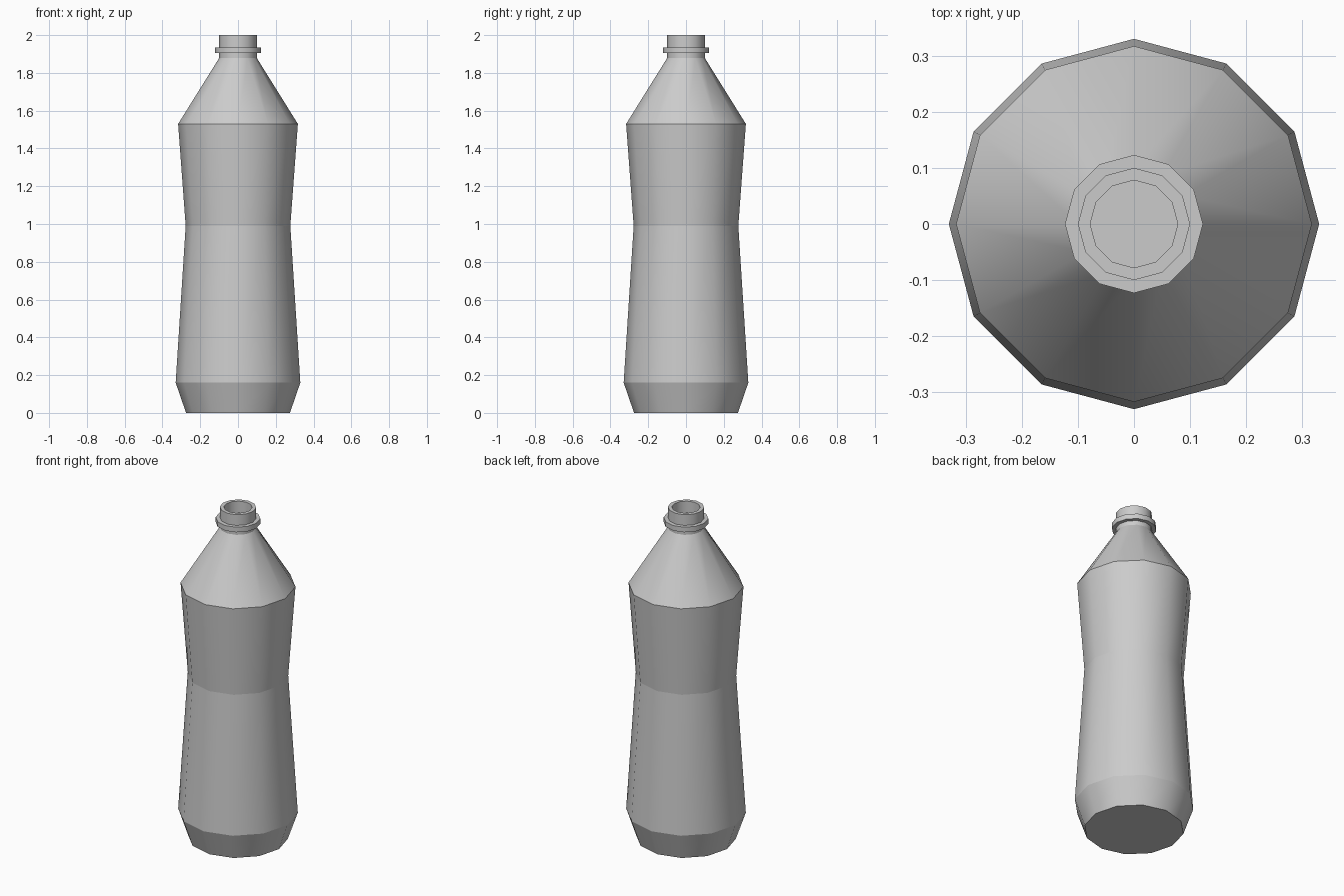
import bpy, bmesh
from math import cos, sin, pi

if "Cube" in bpy.data.objects:
    bpy.data.objects.remove(bpy.data.objects["Cube"])

SIDES = 12


def lathe(name, profile):
    """Spin a (radius, z) profile into a capped solid, smooth around, crisp between bands."""
    bm = bmesh.new()
    rings = [[bm.verts.new((r * cos(2 * pi * i / SIDES), r * sin(2 * pi * i / SIDES), z))
              for i in range(SIDES)] for r, z in profile]
    for low, high in zip(rings, rings[1:]):
        for i in range(SIDES):
            j = (i + 1) % SIDES
            face = bm.faces.new((low[i], low[j], high[j], high[i]))
            face.smooth = True
    bm.faces.new(rings[0][::-1])
    bm.faces.new(rings[-1])
    # horizontal ring edges stay sharp
    for ring in rings:
        for i in range(SIDES):
            bm.edges.get((ring[i], ring[(i + 1) % SIDES])).smooth = False
    bmesh.ops.recalc_face_normals(bm, faces=bm.faces)
    mesh = bpy.data.meshes.new(name)
    bm.to_mesh(mesh)
    bm.free()
    obj = bpy.data.objects.new(name, mesh)
    bpy.context.collection.objects.link(obj)
    return obj


# Body, shoulder, neck with collar, and recessed mouth in one continuous profile
lathe("bottle", [
    (0.275, 0), (0.33, 0.16), (0.277, 0.99), (0.317, 1.53),
    (0.10, 1.878), (0.10, 1.904), (0.123, 1.904), (0.123, 1.935),
    (0.10, 1.935), (0.10, 2.0), (0.078, 2.0), (0.078, 1.93),
])
